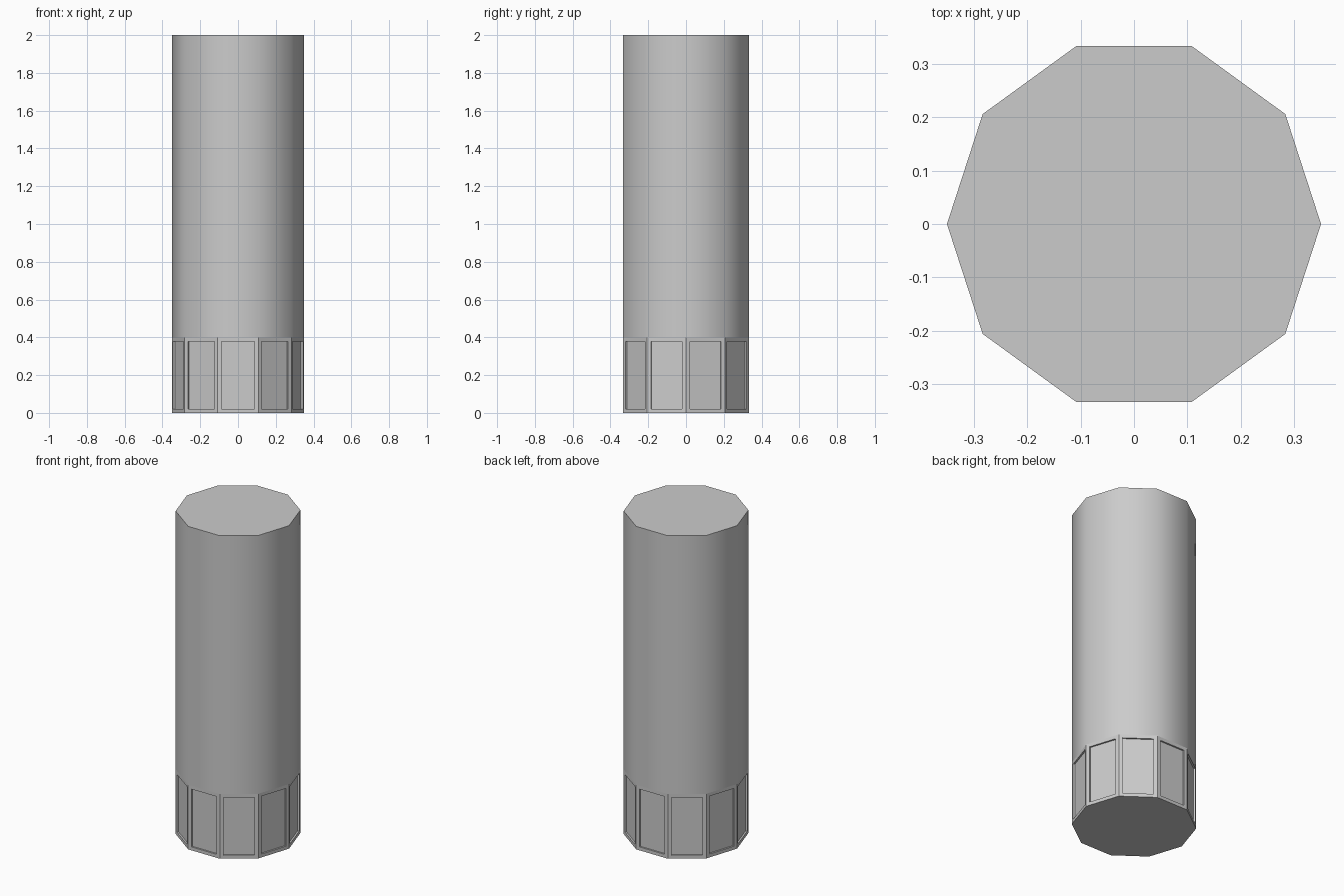
import bpy, bmesh, math

if "Cube" in bpy.data.objects:
    bpy.data.objects.remove(bpy.data.objects["Cube"])

SIDES, RADIUS, HEIGHT, BASE = 10, 0.35, 2.0, 0.4

bm = bmesh.new()

# Three ten-sided rings: floor, top of the base, top of the shaft
rings = [[bm.verts.new((RADIUS * math.cos(math.tau * i / SIDES),
                        RADIUS * math.sin(math.tau * i / SIDES), z))
          for i in range(SIDES)] for z in (0.0, BASE, HEIGHT)]


def band(low, high):
    return [bm.faces.new((low[i], low[(i + 1) % SIDES],
                          high[(i + 1) % SIDES], high[i]))
            for i in range(SIDES)]


base_faces = band(rings[0], rings[1])
shaft_faces = band(rings[1], rings[2])
bm.faces.new(rings[0][::-1])
cap = bm.faces.new(rings[2])
bm.normal_update()

# Smooth shaft with a crisp rim at the flat cap
for f in shaft_faces:
    f.smooth = True
for e in cap.edges:
    e.smooth = False

# Recessed panel on every flat side of the base
bmesh.ops.inset_individual(bm, faces=base_faces, thickness=0.03, depth=0.0)
bmesh.ops.inset_individual(bm, faces=base_faces, thickness=0.0, depth=-0.01)
for f in bm.faces:
    if f not in shaft_faces:
        f.smooth = False

mesh = bpy.data.meshes.new("column")
bm.to_mesh(mesh)
bm.free()
column = bpy.data.objects.new("column", mesh)
bpy.context.collection.objects.link(column)
